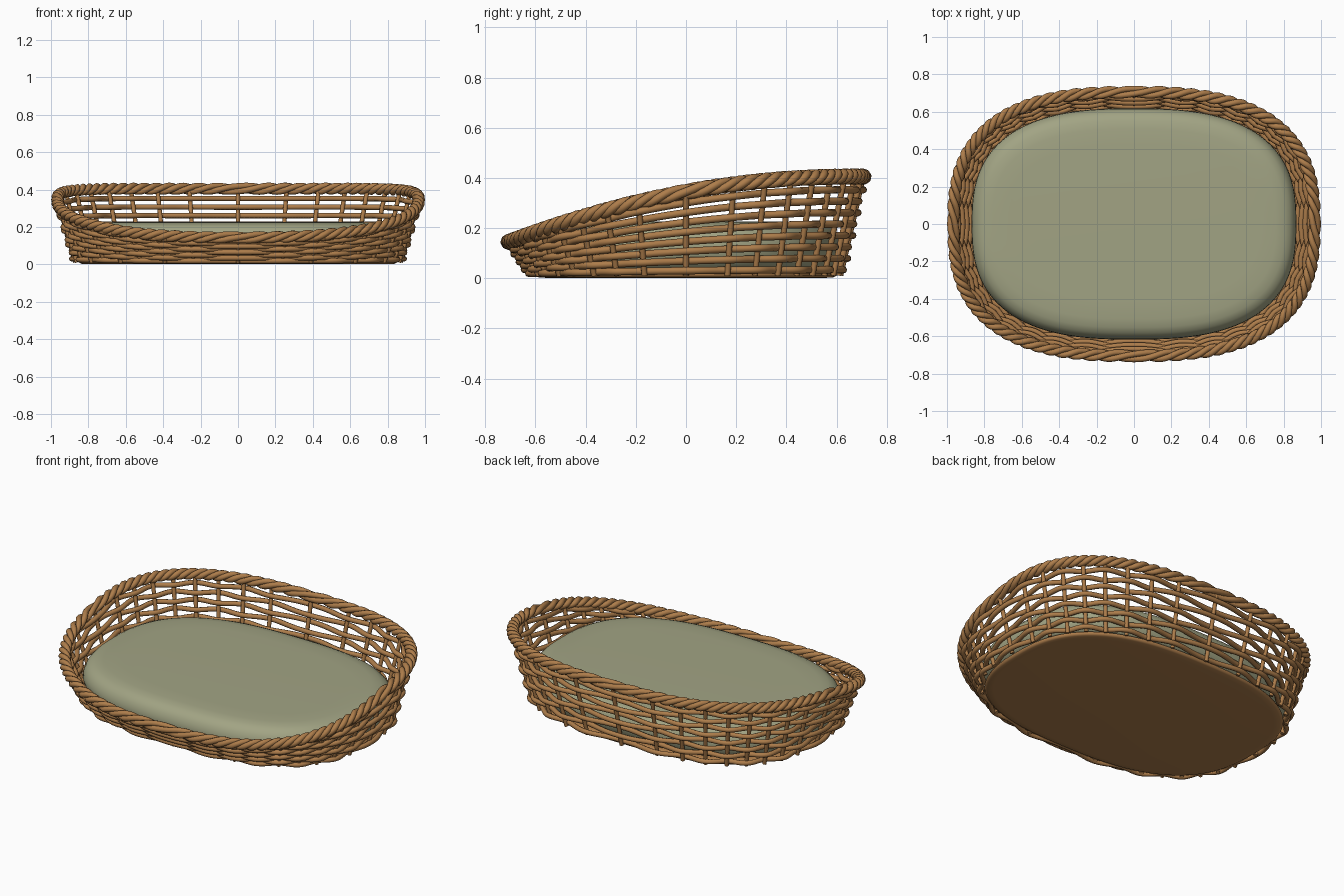
import bpy, bmesh, math
from mathutils import Vector

cube = bpy.data.objects.get("Cube")
if cube:
    bpy.data.objects.remove(cube, do_unlink=True)

POWER = 0.75          # squareness of the rounded plan
STAKES = 36
ROWS = 8
STEPS = 432


def material(name, rgb):
    m = bpy.data.materials.new(name)
    m.use_nodes = True
    m.diffuse_color = (*rgb, 1)
    bsdf = m.node_tree.nodes["Principled BSDF"]
    bsdf.inputs["Base Color"].default_value = (*rgb, 1)
    bsdf.inputs["Roughness"].default_value = 0.8
    return m


wicker = material("wicker brown", (0.42, 0.205, 0.07))
fabric = material("sage fabric", (0.36, 0.37, 0.23))


def plan(t, a, b):
    """Point on a rounded-rectangle outline."""
    c, s = math.cos(t), math.sin(t)
    return Vector((math.copysign(abs(c) ** POWER, c) * a,
                   math.copysign(abs(s) ** POWER, s) * b, 0))


def outward(t):
    c, s = math.cos(t), math.sin(t)
    k = 2 - POWER
    return Vector((math.copysign(abs(c) ** k, c) / 0.92,
                   math.copysign(abs(s) ** k, s) / 0.66, 0)).normalized()


def wall(t, v):
    """Point on the flared wall, v = 0 at the floor and 1 at the sloping rim."""
    p = plan(t, 0.87 + 0.095 * v, 0.615 + 0.09 * v)
    s = plan(t, 1, 1).y
    p.z = 0.012 + v * (0.333 + 0.13 * s - 0.07 * s * s)
    return p


def canes(name, paths, radius, closed):
    """Round canes swept along paths, joined as one mesh."""
    curve = bpy.data.curves.new(name, "CURVE")
    curve.dimensions = "3D"
    curve.bevel_depth = radius
    curve.bevel_resolution = 2
    curve.use_fill_caps = not closed
    for path in paths:
        sp = curve.splines.new("POLY")
        sp.points.add(len(path) - 1)
        for pt, co in zip(sp.points, path):
            pt.co = (*co, 1)
        sp.use_cyclic_u = closed
        sp.use_smooth = True
    temp = bpy.data.objects.new(name + " path", curve)
    bpy.context.collection.objects.link(temp)
    deps = bpy.context.evaluated_depsgraph_get()
    mesh = bpy.data.meshes.new_from_object(temp.evaluated_get(deps))
    bpy.data.objects.remove(temp, do_unlink=True)
    mesh.materials.clear()
    mesh.materials.append(wicker)
    finish(name, mesh)


def finish(name, mesh):
    obj = bpy.data.objects.new(name, mesh)
    bpy.context.collection.objects.link(obj)
    for f in mesh.polygons:
        f.use_smooth = True
    return obj


def pad(name, profile, mat):
    """Stack of outlines (inset from the largest, height) closed top and bottom."""
    bm = bmesh.new()
    n = 144
    rings = [[bm.verts.new(plan(math.tau * i / n, 0.868 - d, 0.618 - d) + Vector((0, 0, z)))
              for i in range(n)] for d, z in profile]
    for lo, hi in zip(rings, rings[1:]):
        for i in range(n):
            j = (i + 1) % n
            bm.faces.new((lo[i], lo[j], hi[j], hi[i]))
    bm.faces.new(rings[0][::-1])
    bm.faces.new(rings[-1])
    mesh = bpy.data.meshes.new(name)
    bm.to_mesh(mesh)
    bm.free()
    mesh.materials.append(mat)
    finish(name, mesh)


angles = [math.tau * i / STEPS for i in range(STEPS)]

# Horizontal strands weaving in and out of the stakes
rows = []
for r in range(ROWS):
    v = 0.055 + 0.116 * r
    rows.append([wall(t, v) + outward(t) * 0.014 * math.cos(STAKES / 2 * t + math.pi * r)
                 for t in angles])
canes("woven_strands", rows, 0.0145, True)

# Upright stakes
canes("upright_stakes",
      [[wall(math.tau * k / STAKES, v / 4) for v in range(5)] for k in range(STAKES)],
      0.012, False)

# Twisted rope rim
rope = []
for k in range(3):
    path = []
    for t in angles:
        a = 28 * t + math.tau * k / 3
        path.append(wall(t, 1) + outward(t) * 0.018 * math.cos(a)
                    + Vector((0, 0, 0.016 * math.sin(a))))
    rope.append(path)
canes("rope_rim", rope, 0.0165, True)

# Floor panel and cushion
pad("floor_panel", [(0.06, 0.002), (0.03, 0.004), (0.015, 0.012), (0.02, 0.024), (0.05, 0.03)], wicker)
pad("cushion", [(0.06, 0.03), (0.03, 0.045), (0.01, 0.08), (0, 0.12), (0.003, 0.15),
                (0.015, 0.18), (0.035, 0.203), (0.065, 0.217), (0.11, 0.224), (0.2, 0.226)], fabric)
